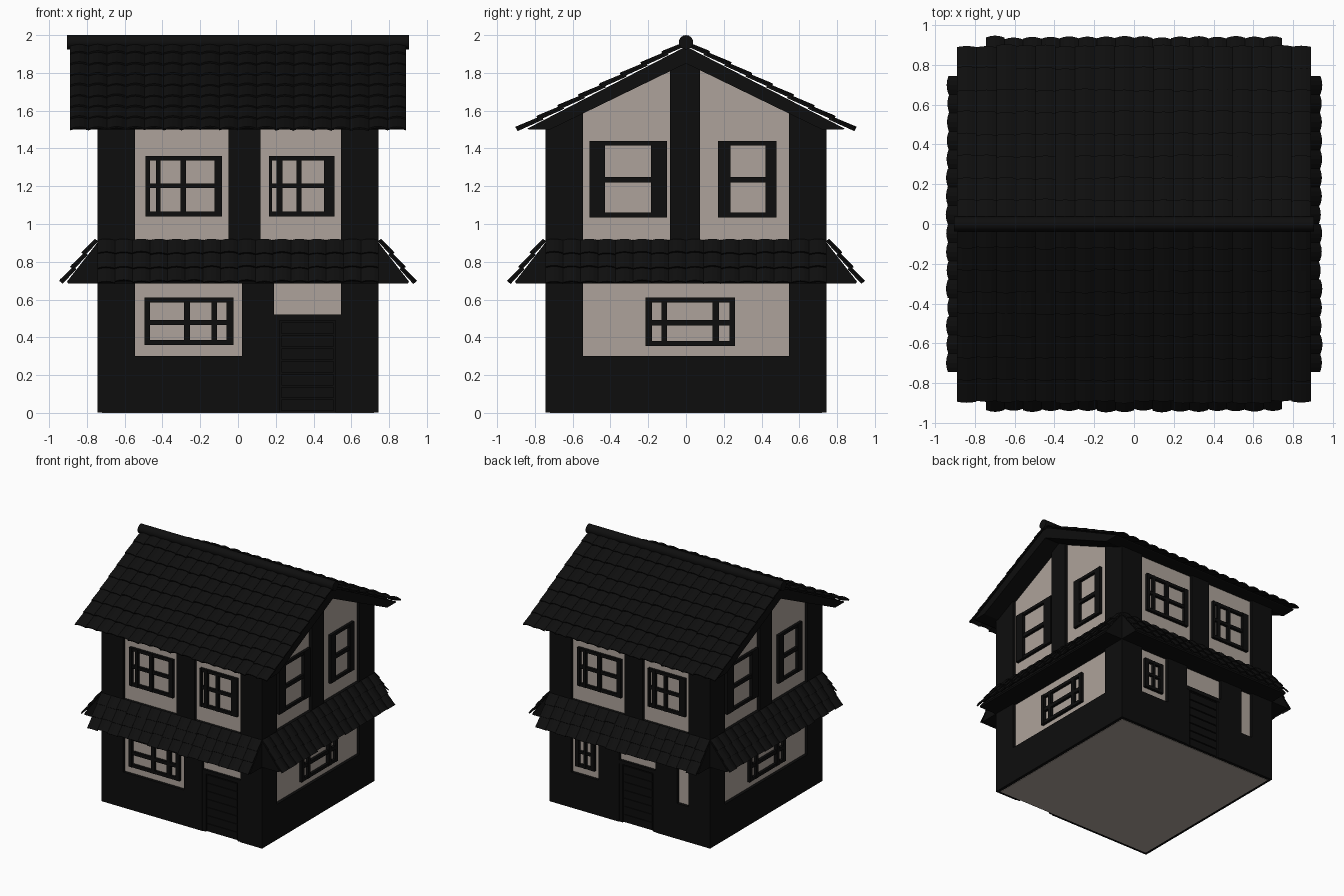
import bpy, bmesh, math, random
from mathutils import Vector, Matrix

if "Cube" in bpy.data.objects:
    bpy.data.objects.remove(bpy.data.objects["Cube"])

random.seed(4)


def material(name, rgb):
    m = bpy.data.materials.new(name)
    m.diffuse_color = (*rgb, 1)
    m.use_nodes = True
    m.node_tree.nodes["Principled BSDF"].inputs["Base Color"].default_value = m.diffuse_color
    return m


PLASTER = material("warm_plaster", (0.42, 0.365, 0.325))
TIMBER = material("black_timber", (0.004, 0.004, 0.004))
TILE = material("black_tile", (0.0045, 0.0045, 0.0045))

WALL, TRIM = 0.72, 0.745          # plaster face and timber face distances
NAMES = ["front", "right", "back", "left"]


def place(side, u, d, z):
    """Point on a side: u along the wall, d outward from the centre, z up."""
    return Matrix.Rotation(side * math.pi / 2, 3, 'Z') @ Vector((u, -d, z))


def finish(name, bm, mat):
    bmesh.ops.recalc_face_normals(bm, faces=bm.faces)
    me = bpy.data.meshes.new(name)
    bm.to_mesh(me)
    bm.free()
    me.materials.append(mat)
    ob = bpy.data.objects.new(name, me)
    bpy.context.collection.objects.link(ob)
    return ob


def loft(bm, a, b):
    """Closed prism between two matching outlines."""
    va, vb = [bm.verts.new(p) for p in a], [bm.verts.new(p) for p in b]
    n = len(a)
    bm.faces.new(va)
    bm.faces.new(vb[::-1])
    for i in range(n):
        bm.faces.new((va[i], vb[i], vb[(i + 1) % n], va[(i + 1) % n]))


def plate(bm, side, outline, d0, d1):
    """Outline in (u, z), given thickness outward."""
    loft(bm, [place(side, u, d0, z) for u, z in outline],
         [place(side, u, d1, z) for u, z in outline])


def block(bm, side, u0, u1, z0, z1, d0=WALL - 0.01, d1=TRIM):
    plate(bm, side, [(u0, z0), (u1, z0), (u1, z1), (u0, z1)], d0, d1)


def run(bm, side, half, profile):
    """Profile in (d, z) swept along the wall."""
    loft(bm, [place(side, -half, d, z) for d, z in profile],
         [place(side, half, d, z) for d, z in profile])


def tiles(name, side, half, top, bottom, cols, rows):
    """Overlapping arched tiles on a slope from top to bottom, both (d, z)."""
    bm = bmesh.new()
    dd, dz = bottom[0] - top[0], bottom[1] - top[1]
    length = math.hypot(dd, dz)
    nd, nz = -dz / length, dd / length
    w = 2 * half / cols

    def at(u, s, n):
        return place(side, u, top[0] + dd * s + nd * n, top[1] + dz * s + nz * n)

    for r in range(rows):
        for c in range(cols):
            jit, lift = random.uniform(-0.006, 0.006), random.uniform(0.008, 0.012)
            s0 = max(0, r / rows - 0.02)
            s1 = (r + 1) / rows + jit / length
            ends = []
            for s, h in ((s0, 0), (s1, lift)):
                arch = [(i / 4, 0.012 * math.sin(math.pi * i / 4)) for i in range(5)]
                ring = [(t, b + h + 0.010) for t, b in arch]
                ring += [(t, b + h) for t, b in arch[::-1]]
                ends.append([at(-half + (c + t) * w, s, n) for t, n in ring])
            loft(bm, *ends)
    return finish(name, bm, TILE)


# Plaster house body with gabled ends
bm = bmesh.new()
plate(bm, 1, [(-WALL, 0), (WALL, 0), (WALL, 1.51), (0, 1.88), (-WALL, 1.51)], -WALL, WALL)
finish("plaster_walls", bm, PLASTER)

# Corner posts, with a tall inner part under the gable slopes
bm = bmesh.new()
for side in range(4):
    for s in (-1, 1):
        top = 1.59 if side % 2 else 1.51
        out = [(s * 0.545, 0.003), (s * TRIM, 0.003), (s * TRIM, 1.51), (s * 0.545, top)]
        plate(bm, side, out, WALL - 0.01, TRIM)
finish("corner_posts", bm, TIMBER)

# Middle posts
bm = bmesh.new()
for side in (0, 2):
    block(bm, side, -0.05, 0.12, 0.9, 1.52)
for side in (1, 3):
    block(bm, side, -0.085, 0.075, 0.9, 1.87)
block(bm, 0, 0.02, 0.19, 0.003, 0.7)
block(bm, 2, -0.29, -0.10, 0.003, 0.7)
block(bm, 2, 0.24, 0.44, 0.003, 0.7)
finish("middle_posts", bm, TIMBER)

# Plinth around the foot, leaving the doorways open
bm = bmesh.new()
for side, spans in enumerate([[(-0.55, 0.02)], [(-0.55, 0.55)],
                              [(-0.55, -0.29), (0.44, 0.55)], [(-0.55, 0.55)]]):
    for u0, u1 in spans:
        block(bm, side, u0, u1, 0.003, 0.30)
finish("plinth", bm, TIMBER)

# Doors made of horizontal planks in a frame
for side, u0, u1 in ((0, 0.19, 0.545), (2, -0.10, 0.24)):
    bm = bmesh.new()
    block(bm, side, u0, u1, 0.003, 0.52, d1=0.726)
    block(bm, side, u0, u1, 0.49, 0.52, d1=0.742)
    for s in (u0, u1 - 0.03):
        block(bm, side, s, s + 0.03, 0.003, 0.49, d1=0.740)
    for i in range(7):
        block(bm, side, u0 + 0.04, u1 - 0.04, 0.01 + i * 0.068, 0.07 + i * 0.068, d1=0.734)
    finish(NAMES[side] + "_door", bm, TIMBER)


def window(name, side, z0, z1, bar, uprights, edge=0.025):
    """Frame of uprights (u ranges), head, sill and one cross bar."""
    bm = bmesh.new()
    u0, u1 = uprights[0][0], uprights[-1][1]
    for a, b in uprights:
        block(bm, side, a, b, z0, z1, d1=0.744)
    for a, b in ((z0, z0 + edge), (z1 - edge, z1), bar):
        block(bm, side, u0, u1, a, b, d1=0.742)
    finish(name, bm, TIMBER)


# Upper windows, the same on opposite sides
for side in (0, 2):
    n = NAMES[side] + "_upper_window"
    window(n + "_wide", side, 1.04, 1.36, (1.19, 1.215),
           [(-0.49, -0.465), (-0.435, -0.41), (-0.305, -0.275), (-0.125, -0.085)])
    window(n + "_narrow", side, 1.04, 1.36, (1.19, 1.215),
           [(0.165, 0.18), (0.205, 0.235), (0.31, 0.335), (0.455, 0.51)])
for side in (1, 3):
    n = NAMES[side] + "_upper_window"
    window(n + "_wide", side, 1.035, 1.44, (1.22, 1.25), [(-0.51, -0.43), (-0.185, -0.10)])
    window(n + "_narrow", side, 1.035, 1.44, (1.22, 1.25), [(0.17, 0.235), (0.42, 0.48)])
    # Lower side windows
    window(NAMES[side] + "_lower_window", side, 0.355, 0.61, (0.462, 0.492),
           [(-0.215, -0.18), (-0.13, -0.10), (0.14, 0.175), (0.23, 0.26)])
window("front_lower_window", 0, 0.36, 0.61, (0.465, 0.492),
       [(-0.495, -0.465), (-0.285, -0.255), (-0.14, -0.11), (-0.06, -0.025)])
window("back_lower_window", 2, 0.36, 0.61, (0.475, 0.495),
       [(-0.51, -0.475), (-0.43, -0.41), (-0.365, -0.33)])

# Skirt roof between the storeys
for side in range(4):
    bm = bmesh.new()
    run(bm, side, TRIM, [(0.71, 0.915), (0.745, 0.90), (0.905, 0.695), (0.90, 0.685), (0.71, 0.685)])
    finish(NAMES[side] + "_skirt_core", bm, TIMBER)
    tiles(NAMES[side] + "_skirt_tiles", side, TRIM, (0.74, 0.908), (0.918, 0.682), 16, 3)

# Main roof deck and its tiles
bm = bmesh.new()
for side in (0, 2):
    run(bm, side, 0.88, [(0, 1.94), (0.84, 1.505), (0.83, 1.5), (0.72, 1.5), (0, 1.85)])
finish("roof_deck", bm, TIMBER)
for side in (0, 2):
    tiles(NAMES[side] + "_roof_tiles", side, 0.89, (0.0, 1.943), (0.883, 1.487), 18, 8)

# Round ridge cap
bm = bmesh.new()
bmesh.ops.create_cone(bm, cap_ends=True, segments=16, radius1=0.038, radius2=0.038, depth=1.81,
                      matrix=Matrix.Translation((0, 0, 1.962)) @ Matrix.Rotation(math.pi / 2, 4, 'Y'))
ridge = finish("ridge_cap", bm, TILE)
bpy.context.view_layer.objects.active = ridge
ridge.select_set(True)
bpy.ops.object.shade_smooth_by_angle()
